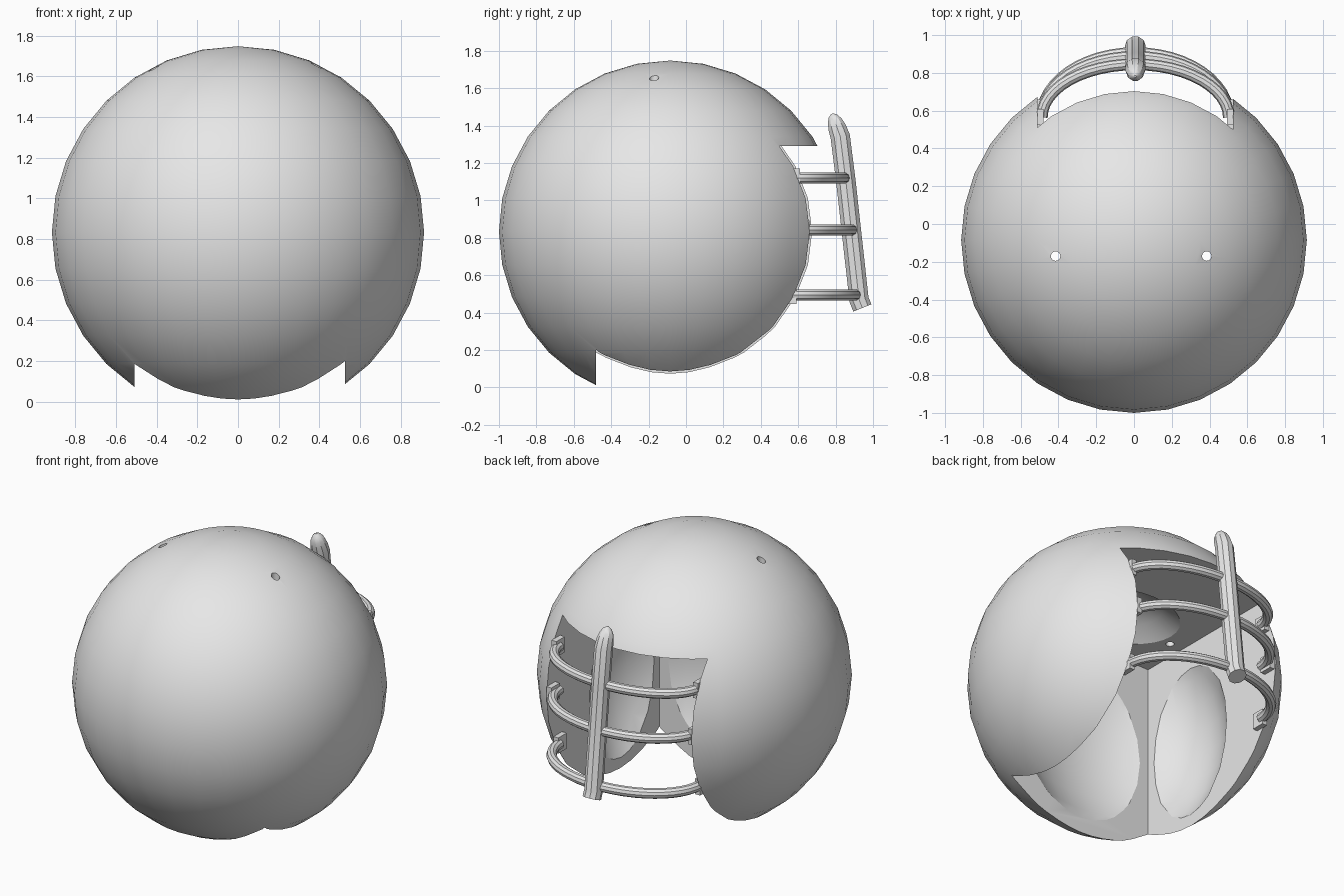
import bpy, math
from mathutils import Vector

old = bpy.data.objects.get("Cube")
if old:
    bpy.data.objects.remove(old, do_unlink=True)

# Single grey material
grey = bpy.data.materials.new("light_grey")
grey.use_nodes = True
colour = (0.8, 0.8, 0.8, 1)
grey.diffuse_color = colour
grey.node_tree.nodes["Principled BSDF"].inputs["Base Color"].default_value = colour


def activate(obj):
    bpy.ops.object.select_all(action="DESELECT")
    obj.select_set(True)
    bpy.context.view_layer.objects.active = obj


def finish(obj, name, smooth=True):
    obj.name = name
    obj.data.materials.clear()
    obj.data.materials.append(grey)
    activate(obj)
    if smooth:
        bpy.ops.object.shade_smooth_by_angle(angle=math.radians(30))
    return obj


def ball(centre, size, segments=32, rings=16):
    bpy.ops.mesh.primitive_uv_sphere_add(segments=segments, ring_count=rings, radius=1, location=centre)
    obj = bpy.context.object
    obj.scale = size
    bpy.ops.object.transform_apply(location=False, rotation=False, scale=True)
    return obj


def box(low, high):
    low, high = Vector(low), Vector(high)
    bpy.ops.mesh.primitive_cube_add(size=1, location=(low + high) / 2)
    obj = bpy.context.object
    obj.scale = high - low
    bpy.ops.object.transform_apply(location=False, rotation=False, scale=True)
    return obj


def cut(target, cutter):
    cutter.hide_render = True
    activate(target)
    mod = target.modifiers.new("cut", "BOOLEAN")
    mod.operation, mod.solver, mod.object = "DIFFERENCE", "EXACT", cutter
    bpy.ops.object.modifier_apply(modifier=mod.name)
    bpy.data.objects.remove(cutter, do_unlink=True)


def tube(name, points, radius, radii=None):
    curve = bpy.data.curves.new(name, "CURVE")
    curve.dimensions = "3D"
    curve.bevel_depth = radius
    curve.bevel_resolution = 3
    curve.use_fill_caps = True
    spline = curve.splines.new("POLY")
    spline.points.add(len(points) - 1)
    for i, p in enumerate(points):
        spline.points[i].co = (*p, 1)
        spline.points[i].radius = radii[i] if radii else 1
    obj = bpy.data.objects.new(name, curve)
    bpy.context.collection.objects.link(obj)
    activate(obj)
    bpy.ops.object.convert(target="MESH")
    return finish(bpy.context.object, name)


# Helmet shell: solid ball with a square face opening, a rounded hollow and two vents
MID = 0.007
shell = ball((0, -0.085, 0.833), (0.915, 0.915, 0.915))
cut(shell, box((-0.51, -0.48, -1), (0.525, 2, 1.29)))
cut(shell, ball((MID, -0.1, 0.64), (0.67, 0.52, 0.78)))
for x in (-0.415, 0.385):
    bpy.ops.mesh.primitive_cylinder_add(vertices=16, radius=0.025, depth=1, location=(x, -0.17, 1.6))
    cut(shell, bpy.context.object)
finish(shell, "helmet_shell")

# Face guard: three curved bars with a bracket at each end
for label, z, front, edge in (("upper", 1.12, 0.845, 0.61),
                              ("middle", 0.842, 0.885, 0.66),
                              ("lower", 0.495, 0.905, 0.59)):
    start = 0.565
    arc = [(MID + 0.495 * math.cos(math.pi * i / 24),
            start + (front - start) * math.sin(math.pi * i / 24), z) for i in range(25)]
    tube(label + "_guard_bar", arc, 0.031)
    for side, sx in (("left", 1), ("right", -1)):
        wall = MID + sx * 0.52
        inner = wall - sx * 0.035
        plate = box((min(wall, inner), edge - 0.085, z - 0.05), (max(wall, inner), edge, z + 0.05))
        finish(plate, label + "_bracket_" + side, False)

# Central upright with a tapered rounded top
profile = [(0.943, 0.425), (0.925, 0.47), (0.855, 1.1), (0.825, 1.34), (0.808, 1.39),
           (0.795, 1.425), (0.786, 1.45), (0.781, 1.464)]
tube("centre_guard_upright", [(MID, y, z) for y, z in profile], 0.055,
     [1, 1, 1, 1, 0.92, 0.75, 0.48, 0.1])
